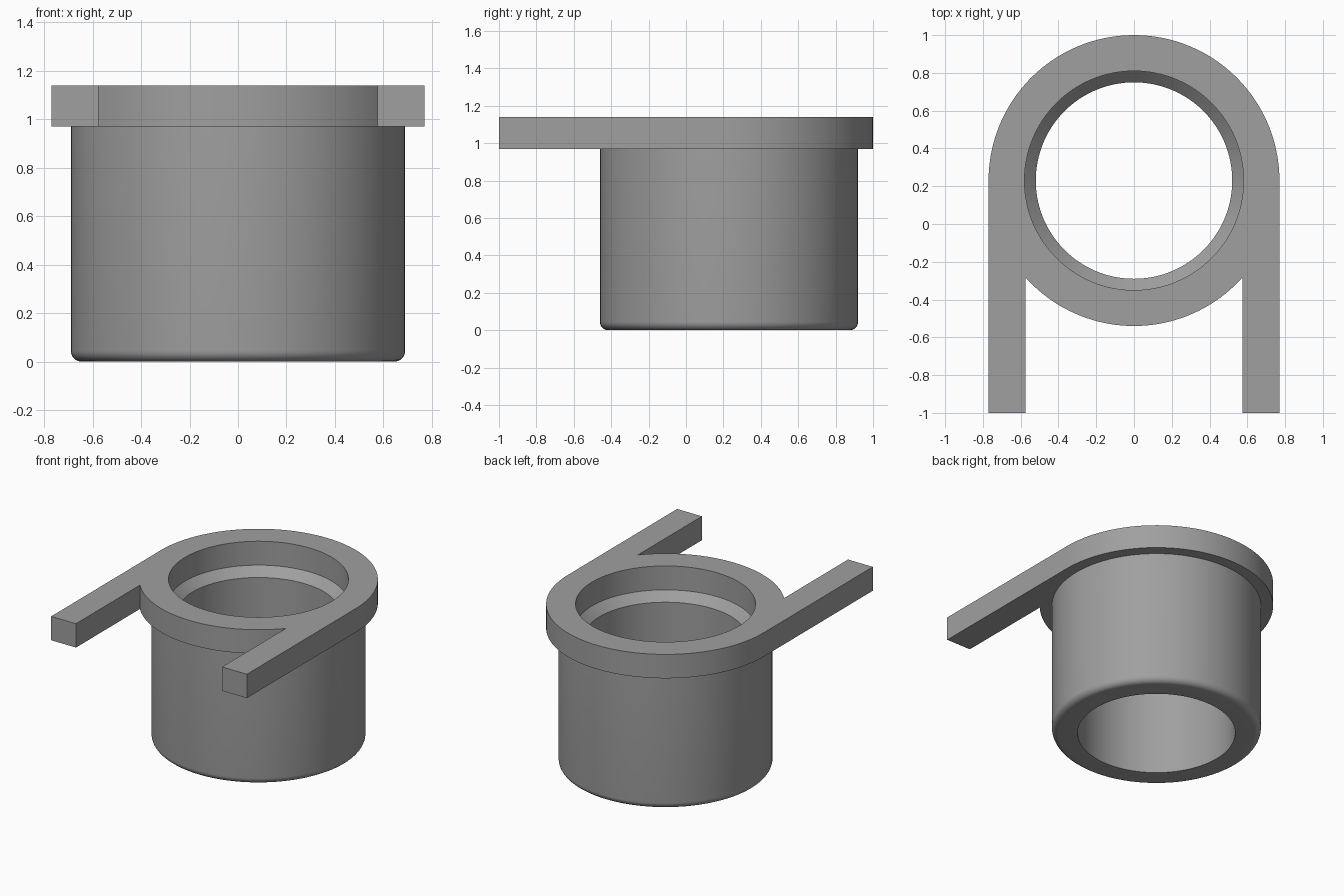
import bpy, bmesh, math
from math import sin, cos, pi

if "Cube" in bpy.data.objects:
    bpy.data.objects.remove(bpy.data.objects["Cube"])

CY = 0.23                      # bore centre along y
Z0, Z1 = 0.97, 1.14            # flange underside and top
R_FLANGE, R_BODY, R_SEAT, R_BORE = 0.77, 0.69, 0.58, 0.52
FILLET, ARM_IN, ARM_END, SEG = 0.045, 0.575, -1.0, 128

bm = bmesh.new()


def loop(points, z):
    """Closed ring of vertices and its edges."""
    vs = [bm.verts.new((x, y, z)) for x, y in points]
    es = [bm.edges.new((vs[i], vs[(i + 1) % len(vs)])) for i in range(len(vs))]
    return vs, es


def arc(r, a0, a1, n):
    return [(r * cos(a0 + (a1 - a0) * i / n), CY + r * sin(a0 + (a1 - a0) * i / n))
            for i in range(n + 1)]


def wall(a, b):
    """Quads between two matching rings."""
    n = len(a)
    for i in range(n):
        j = (i + 1) % n
        bm.faces.new((a[i], a[j], b[j], b[i]))


# Sleeve: outer wall, rounded foot, bore, conical ledge and wide seat
profile = [(R_BODY, Z0)]
for i in range(9):
    a = i / 8 * pi / 2
    profile.append((R_BODY - FILLET + FILLET * cos(a), FILLET - FILLET * sin(a)))
profile += [(R_BORE, 0), (R_BORE, 0.91), (R_SEAT, Z0), (R_SEAT, Z1)]
rings = [loop(arc(r, 0, 2 * pi, SEG)[:-1], z) for r, z in profile]
for a, b in zip(rings, rings[1:]):
    wall(a[0], b[0])

# Flange outline: round collar with two straight arms towards the front
b = math.acos(ARM_IN / R_FLANGE)
outline = arc(R_FLANGE, 0, pi, 64)
outline += [(-R_FLANGE, ARM_END), (-ARM_IN, ARM_END)]
outline += arc(R_FLANGE, pi + b, 2 * pi - b, 40)
outline += [(ARM_IN, ARM_END), (R_FLANGE, ARM_END)]
low, high = loop(outline, Z0), loop(outline, Z1)
wall(low[0], high[0])

# Flange top and underside
bmesh.ops.triangle_fill(bm, use_beauty=True, edges=high[1] + rings[-1][1])
bmesh.ops.triangle_fill(bm, use_beauty=True, edges=low[1] + rings[0][1])
bmesh.ops.recalc_face_normals(bm, faces=bm.faces[:])

mesh = bpy.data.meshes.new("flanged_sleeve")
bm.to_mesh(mesh)
bm.free()
obj = bpy.data.objects.new("flanged_sleeve", mesh)
bpy.context.collection.objects.link(obj)

grey = bpy.data.materials.new("plain grey")
grey.diffuse_color = (0.35, 0.35, 0.35, 1)
grey.use_nodes = True
grey.node_tree.nodes["Principled BSDF"].inputs["Base Color"].default_value = grey.diffuse_color
mesh.materials.append(grey)

bpy.context.view_layer.objects.active = obj
obj.select_set(True)
bpy.ops.object.shade_smooth_by_angle(angle=math.radians(30))
